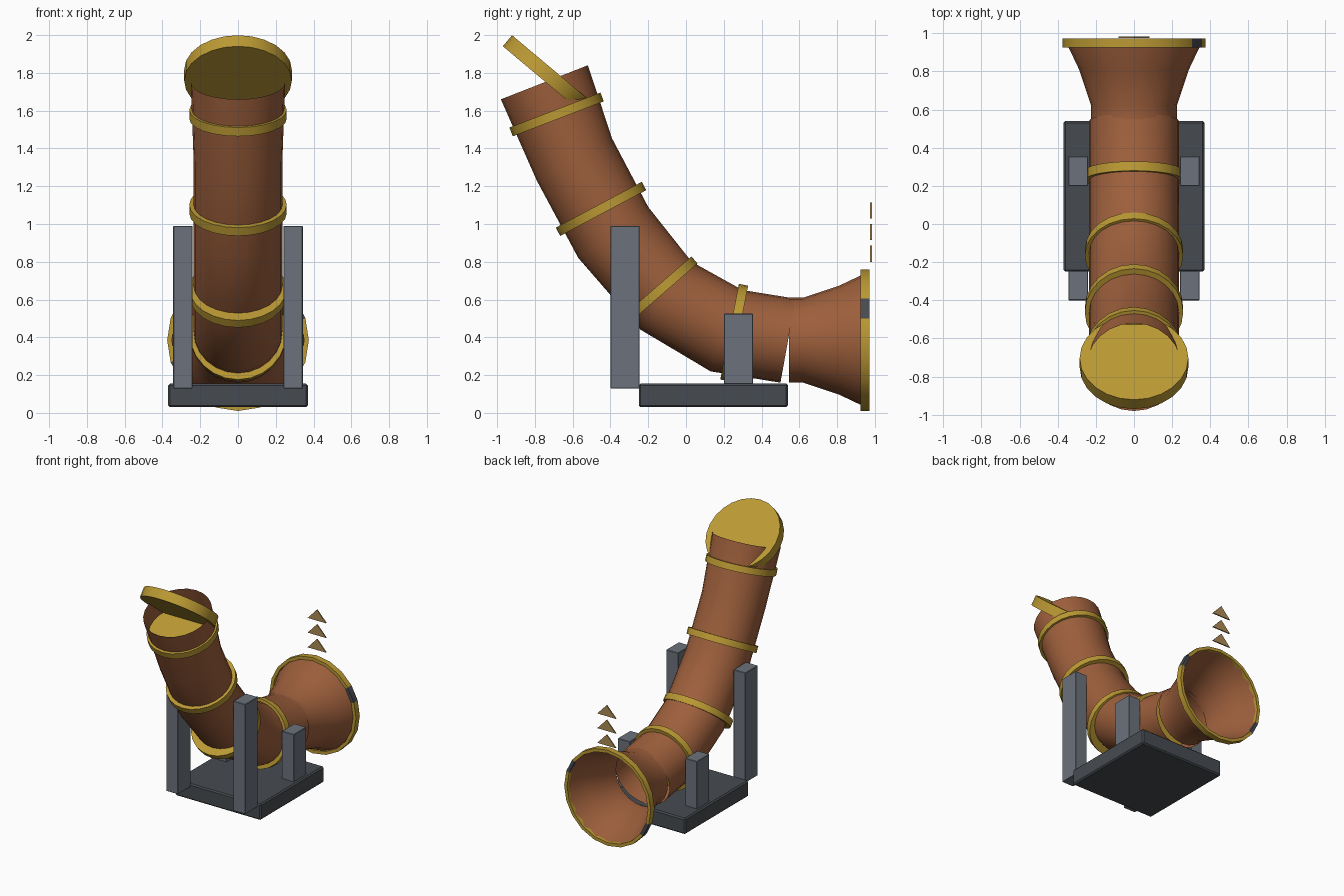
import bpy, bmesh, math
from mathutils import Vector

cube = bpy.data.objects.get("Cube")
if cube:
    bpy.data.objects.remove(cube, do_unlink=True)


def material(name, color):
    m = bpy.data.materials.new(name)
    m.use_nodes = True
    m.diffuse_color = (*color, 1)
    m.node_tree.nodes["Principled BSDF"].inputs["Base Color"].default_value = (*color, 1)
    return m


COPPER = material("copper brown", (0.34, 0.115, 0.045))
GOLD = material("brass gold", (0.50, 0.32, 0.034))
GREY = material("steel grey", (0.15, 0.17, 0.20))
DARK = material("dark steel", (0.062, 0.071, 0.082))
TAN = material("tan", (0.42, 0.26, 0.09))


def finish(name, bm, *mats, smooth=False):
    mesh = bpy.data.meshes.new(name)
    bm.normal_update()
    bm.to_mesh(mesh)
    bm.free()
    obj = bpy.data.objects.new(name, mesh)
    bpy.context.collection.objects.link(obj)
    for m in mats:
        mesh.materials.append(m)
    if smooth:
        bpy.ops.object.select_all(action="DESELECT")
        obj.select_set(True)
        bpy.context.view_layer.objects.active = obj
        bpy.ops.object.shade_smooth_by_angle(angle=math.radians(35))
    return obj


def loft(name, sections, *mats, sides=24, cap=False, closed=False):
    """Skin ellipses given as (centre, half axis in the yz plane, x radius)."""
    bm = bmesh.new()
    rings = []
    for centre, up, rx in sections:
        ring = []
        for i in range(sides):
            a = math.tau * i / sides
            ring.append(bm.verts.new(centre + up * math.sin(a) + Vector((rx * math.cos(a), 0, 0))))
        rings.append(ring)
    pairs = list(zip(rings, rings[1:]))
    if closed:
        pairs.append((rings[-1], rings[0]))
    for a, b in pairs:
        for i in range(sides):
            j = (i + 1) % sides
            bm.faces.new((a[i], a[j], b[j], b[i]))
    if cap:
        bm.faces.new(rings[0][::-1])
        bm.faces.new(rings[-1])
        bmesh.ops.recalc_face_normals(bm, faces=bm.faces)
    elif closed:
        bmesh.ops.recalc_face_normals(bm, faces=bm.faces)
    return finish(name, bm, *mats, smooth=True)


def disc(name, y, z, angle, radius, thickness, mat):
    """Solid disc whose diameter rises by the given angle in the yz plane."""
    a = math.radians(angle)
    up = Vector((0, math.cos(a), math.sin(a)))
    axis = Vector((0, -math.sin(a), math.cos(a))) * thickness / 2
    c = Vector((0, y, z))
    return loft(name, [(c - axis, up * radius, radius), (c + axis, up * radius, radius)], mat, cap=True)


def box(name, low, high, mat, bevel=0.006):
    bm = bmesh.new()
    bmesh.ops.create_cube(bm, size=1)
    low, high = Vector(low), Vector(high)
    for v in bm.verts:
        v.co = (low + high) / 2 + v.co * (high - low)
    bmesh.ops.bevel(bm, geom=bm.edges[:], offset=bevel, segments=1, affect="EDGES")
    return finish(name, bm, mat)


# Curved barrel, open at both ends: outer and inner bend points (y, z)
bends = [((-0.98, 1.66), (-0.52, 1.84), 0.25), ((-0.79, 1.23), (-0.39, 1.45), 0.235),
         ((-0.57, 0.82), (-0.20, 1.09), 0.235), ((-0.24, 0.44), (0.03, 0.80), 0.235),
         ((0.13, 0.22), (0.30, 0.65), 0.235), ((0.50, 0.16), (0.58, 0.605), 0.235)]
sections = []
for lo, hi, rx in bends:
    lo, hi = Vector((0, *lo)), Vector((0, *hi))
    sections.append(((lo + hi) / 2, (hi - lo) / 2, rx))
loft("curved_barrel", sections[::-1], COPPER)


# Flared horn at the back
def upright(profile):
    return [(Vector((0, y, 0.385)), Vector((0, 0, r)), r) for y, r in profile]


loft("flared_horn", upright([(0.96, 0.352), (0.93, 0.345), (0.81, 0.288), (0.62, 0.225), (0.545, 0.225)]), COPPER)

# Horn rim with two worn steel facets
rim = loft("horn_rim", upright([(0.925, 0.35), (0.925, 0.375), (0.972, 0.375), (0.972, 0.35)]),
           GOLD, DARK, sides=20, closed=True)
for face in rim.data.polygons:
    a = math.degrees(math.atan2(face.center.z - 0.385, face.center.x))
    if 18 < a < 36 or -54 > a > -72 - 90 and a < -144:
        face.material_index = 1

# Solid brass bands along the barrel
for i, (y, z, angle) in enumerate([(-0.685, 1.58, 21), (-0.45, 1.08, 28), (-0.15, 0.64, 41), (0.255, 0.425, 79)]):
    disc(f"barrel_band_{i + 1}", y, z, angle, 0.258, 0.05, GOLD)

# Tilted lid at the mouth
disc("mouth_lid", -0.727, 1.787, -40, 0.285, 0.076, GOLD)

# Base and paired posts
box("base", (-0.37, -0.25, 0.03), (0.37, 0.54, 0.155), DARK, 0.01)
for side, s in (("left", 1), ("right", -1)):
    x0, x1 = sorted((s * 0.24, s * 0.343))
    box(f"front_post_{side}", (x0, -0.40, 0.13), (x1, -0.245, 0.99), GREY, 0.003)
    box(f"rear_post_{side}", (x0, 0.20, 0.15), (x1, 0.355, 0.525), GREY, 0.003)

# Three thin arrow markers above the horn
for i in range(3):
    bm = bmesh.new()
    z = 0.80 + 0.115 * i
    tri = [bm.verts.new((x, 0.975, z + h)) for x, h in ((-0.08, 0), (0.08, 0), (0, 0.085))]
    face = bm.faces.new(tri)
    new = bmesh.ops.extrude_face_region(bm, geom=[face])["geom"]
    for v in new:
        if isinstance(v, bmesh.types.BMVert):
            v.co.y += 0.009
    bmesh.ops.recalc_face_normals(bm, faces=bm.faces)
    finish(f"arrow_marker_{i + 1}", bm, TAN)
